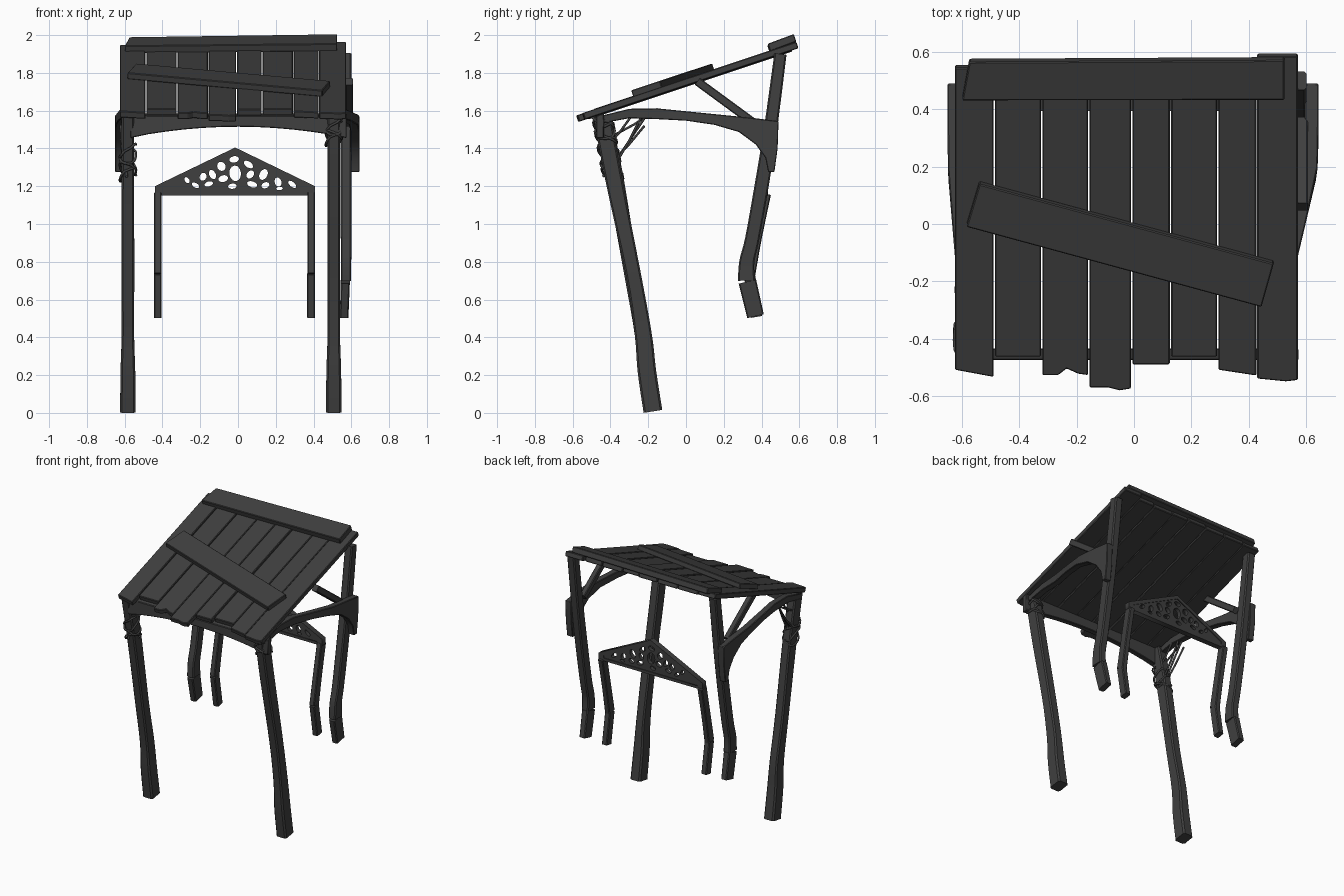
import bpy, bmesh, math
from mathutils import Vector

if "Cube" in bpy.data.objects:
    bpy.data.objects.remove(bpy.data.objects["Cube"])

dark = bpy.data.materials.new("dark_wood")
dark.diffuse_color = (0.05, 0.05, 0.05, 1)
dark.use_nodes = True
dark.node_tree.nodes["Principled BSDF"].inputs["Base Color"].default_value = dark.diffuse_color


def loft(name, rings, smooth=False, bevel=0.0):
    """Closed solid through a list of rings with equal vertex counts."""
    bm = bmesh.new()
    vs = [[bm.verts.new(p) for p in r] for r in rings]
    n = len(rings[0])
    for a, b in zip(vs, vs[1:]):
        for i in range(n):
            bm.faces.new((a[i], a[(i + 1) % n], b[(i + 1) % n], b[i]))
    bm.faces.new(vs[0][::-1])
    bm.faces.new(vs[-1])
    bmesh.ops.recalc_face_normals(bm, faces=bm.faces)
    me = bpy.data.meshes.new(name)
    bm.to_mesh(me)
    bm.free()
    ob = bpy.data.objects.new(name, me)
    bpy.context.collection.objects.link(ob)
    me.materials.append(dark)
    if bevel:
        m = ob.modifiers.new("edge_wear", 'BEVEL')
        m.width, m.segments, m.angle_limit = bevel, 1, math.radians(35)
    if smooth:
        bpy.ops.object.select_all(action='DESELECT')
        ob.select_set(True)
        bpy.context.view_layer.objects.active = ob
        bpy.ops.object.shade_smooth_by_angle(angle=math.radians(25))
    return ob


def resample(pts, k):
    """Catmull-Rom through tuples of numbers."""
    P = [pts[0]] + list(pts) + [pts[-1]]
    out = []
    for i in range(1, len(P) - 2):
        for s in range(k):
            t = s / k
            out.append([0.5 * (2 * b + (c - a) * t + (2 * a - 5 * b + 4 * c - d) * t * t
                               + (3 * b - a - 3 * c + d) * t ** 3)
                        for a, b, c, d in zip(*P[i - 1:i + 3])])
    return out + [list(pts[-1])]


def timber(name, stations, k=4):
    """Chamfered beam; each station is (x, y, z, width in x, depth)."""
    st = resample(stations, k)
    rings = []
    for i, (x, y, z, w, d) in enumerate(st):
        a, b = st[max(i - 1, 0)], st[min(i + 1, len(st) - 1)]
        t = Vector((0, b[1] - a[1], b[2] - a[2])).normalized()
        nrm = Vector((0, -t.z, t.y))
        w, d, c = w / 2, d / 2, min(w, d) * 0.13
        sec = [(-w + c, -d), (w - c, -d), (w, -d + c), (w, d - c),
               (w - c, d), (-w + c, d), (-w, d - c), (-w, -d + c)]
        rings.append([Vector((x + u, y, z)) + nrm * v for u, v in sec])
    return loft(name, rings, smooth=True)


ANG = math.atan(0.333)


def roof(x, y, h):
    return Vector((x, y - h * math.sin(ANG), 1.768 + 0.333 * y + h * math.cos(ANG)))


def plank(name, pts, heights, thick):
    """Board lying on the roof slope; heights are its top above the slope."""
    top = [roof(x, y, h) for (x, y), h in zip(pts, heights)]
    low = [roof(x, y, h - thick) for (x, y), h in zip(pts, heights)]
    return loft(name, [low, top], bevel=0.004)


def curve_mesh(name, splines, closed, **kw):
    cu = bpy.data.curves.new(name, 'CURVE')
    for k, v in kw.items():
        setattr(cu, k, v)
    for pts in splines:
        s = cu.splines.new('POLY')
        s.points.add(len(pts) - 1)
        for p, q in zip(s.points, pts):
            p.co = (*q, 1)
        s.use_cyclic_u = closed
    ob = bpy.data.objects.new(name, cu)
    bpy.context.collection.objects.link(ob)
    cu.materials.append(dark)
    bpy.ops.object.select_all(action='DESELECT')
    ob.select_set(True)
    bpy.context.view_layer.objects.active = ob
    bpy.ops.object.convert(target='MESH')
    return bpy.context.view_layer.objects.active


# Roof planks: left x, right x, back y, front edge from right to left, lift
planks = [
    (-.625, -.490, .545, [(-.49, -.535), (-.625, -.51)], 0),
    (-.485, -.325, .55, [(-.325, -.465), (-.485, -.465)], -.003),
    (-.320, -.160, .55, [(-.16, -.53), (-.195, -.525), (-.235, -.507), (-.265, -.53), (-.32, -.53)], -.004),
    (-.155, -.010, .555, [(-.01, -.575), (-.05, -.582), (-.09, -.572), (-.155, -.572)], 0),
    (-.005, .125, .55, [(.125, -.49), (-.005, -.49)], .003),
    (.130, .290, .55, [(.29, -.465), (.13, -.465)], -.003),
    (.295, .427, .555, [(.427, -.53), (.295, -.51)], 0),
    (.430, .572, .585, [(.572, -.545), (.53, -.55), (.43, -.54)], .002)]
for i, (x0, x1, yb, front, lift) in enumerate(planks):
    pts = [(x0, yb), (x1, yb)] + front
    plank(f"roof_plank_{i + 1}", pts, [lift] * len(pts), 0.036)

# Boards nailed across the roof
plank("back_batten", [(-.60, .44), (.525, .445), (.525, .585), (-.575, .575)],
      [.03, .04, .045, .032], .042)
plank("diagonal_batten", [(-.585, -.0), (.445, -.28), (.488, -.128), (-.54, .15)],
      [.034] * 4, .036)

# Four main posts, back ones with a broken foot
for side, xf, xb in (("left", -.583, -.585), ("right", .507, .572)):
    e = 0.008 if side == "left" else 0
    timber(f"front_post_{side}", [
        (xf, -.445, 1.575, .066, .09), (xf, -.385 + e, 1.25, .066, .09),
        (xf, -.28 - e, .74, .068, .08), (xf, -.227, .42, .066, .09),
        (xf, -.207, .22, .078, .098), (xf, -.175, .008, .082, .1)])
    timber(f"back_post_{side}", [
        (xb, .50, 1.90, .06, .065), (xb, .447, 1.5, .06, .07), (xb, .40, 1.2, .058, .075),
        (xb, .35, .92, .056, .075), (xb, .322, .80, .055, .08), (xb, .32, .70, .055, .09)])
    timber(f"back_post_foot_{side}", [(xb - .004, .325, .695, .048, .095),
                                      (xb - .010, .368, .512, .045, .09)], 1)
    # Knee brace between roof and side beam
    xs = math.copysign(.588, xb)
    timber(f"knee_brace_{side}", [(xs, .06, 1.755, .04, .045), (xs, .36, 1.535, .04, .045)], 1)

# Curved side beams: upper and lower edges in y, z
upper = [(-.46, 1.57), (-.3, 1.61), (-.15, 1.612), (0, 1.597), (.2, 1.577), (.35, 1.562),
         (.49, 1.545), (.485, 1.40), (.468, 1.275)]
lower = [(-.46, 1.53), (-.3, 1.56), (-.15, 1.555), (0, 1.547), (.15, 1.525), (.28, 1.487),
         (.37, 1.42), (.42, 1.35), (.435, 1.275)]


def bow(y, x0, x1):
    t = min(max((y + .25) / .5, 0), 1)
    return x0 + (x1 - x0) * t * t * (3 - 2 * t)


for side, x0, x1 in (("left", -.595, -.627), ("right", .53, .62)):
    rings = []
    for (yu, zu), (yl, zl) in zip(upper, lower):
        xu, xl = bow(yu, x0, x1), bow(yl, x0, x1)
        zu = min(zu, 1.768 + .333 * yu - .02)
        rings.append([(xu - .024, yu, zu), (xu + .024, yu, zu),
                      (xl + .024, yl, zl), (xl - .024, yl, zl)])
    loft(f"side_beam_{side}", rings, smooth=True, bevel=.004)

# Arched beam under the front edge
rings = []
for i in range(13):
    x = -.57 + 1.145 * i / 12
    low = 1.455 + .06 * math.cos(x / .57 * math.pi / 2) ** 0.8 if abs(x) < .57 else 1.455
    rings.append([(x, -.475, 1.572), (x, -.435, 1.585), (x, -.435, low), (x, -.475, low)])
loft("front_beam", rings, smooth=True, bevel=.004)

# Inner back frame posts
for side, x in (("left", -.425), ("right", .387)):
    timber(f"inner_post_{side}", [(x, .42, 1.16, .04, .06), (x, .37, .92, .04, .06),
                                  (x, .335, .735, .04, .065)])
    timber(f"inner_post_foot_{side}", [(x, .335, .735, .042, .06), (x, .373, .508, .042, .06)], 1)

# Pierced gable panel with a raised rim
outer = [(-.44, 1.15, 0), (.408, 1.15, 0), (.408, 1.2, 0), (-.015, 1.405, 0), (-.44, 1.2, 0)]
inner = [(-.40, 1.17, 0), (.37, 1.17, 0), (.37, 1.19, 0), (-.015, 1.378, 0), (-.40, 1.19, 0)]
holes = [(-.02, 1.342, .026, .017, .2), (-.015, 1.268, .031, .042, .1), (.055, 1.315, .028, .016, -.6),
         (-.088, 1.305, .022, .025, .5), (-.135, 1.262, .017, .026, .5), (-.078, 1.24, .026, .018, .3),
         (-.185, 1.25, .018, .022, -.4), (.065, 1.262, .024, .018, .9), (.135, 1.262, .021, .031, -.5),
         (-.155, 1.212, .024, .013, .3), (-.225, 1.205, .022, .012, -.5), (-.27, 1.232, .012, .018, .6),
         (-.03, 1.2, .023, .014, .1), (.075, 1.21, .028, .016, -.3), (.145, 1.205, .022, .016, .4),
         (.212, 1.222, .018, .025, .3), (.287, 1.21, .026, .013, -.7), (.22, 1.188, .018, .009, .1)]
loops = []
for cx, cz, a, b, r in holes:
    loops.append([(cx + a * math.cos(t) * math.cos(r) - b * math.sin(t) * math.sin(r),
                   cz + a * math.cos(t) * math.sin(r) + b * math.sin(t) * math.cos(r), 0)
                  for t in (2 * math.pi * j / 12 for j in range(12))])
for name, spl, half in (("gable_panel", [outer] + loops, .014), ("gable_rim", [outer, inner], .02)):
    ob = curve_mesh(name, spl, True, dimensions='2D', fill_mode='BOTH', extrude=half)
    ob.rotation_euler = (math.pi / 2, 0, 0)
    ob.location.y = .415

# Rope lashings on the front posts
for side, x, z0, z1, turns in (("left", -.583, 1.235, 1.40, 4), ("right", .507, 1.43, 1.555, 5)):
    pts = []
    for i in range(turns * 14 + 1):
        a = 2 * math.pi * i / 14
        f = i / (turns * 14)
        z = z0 + (z1 - z0) * f + .028 * math.sin(a * 1.3 + 1)
        ca, sa = math.cos(a), math.sin(a)
        # rounded-square loop hugging the post
        rx = .043 * math.copysign(abs(ca) ** .6, ca)
        ry = .053 * math.copysign(abs(sa) ** .6, sa)
        pts.append((x + rx, -.445 + .18 * (1.575 - z) + ry, z))
    curve_mesh(f"rope_coil_{side}", [pts], False, dimensions='3D', bevel_depth=.007, bevel_resolution=1)
strands = [((-.59, -.44, 1.25), (-.60, -.22, 1.56)), ((-.57, -.36, 1.34), (-.585, -.24, 1.56)),
           ((-.60, -.40, 1.46), (-.61, -.15, 1.61)), ((-.565, -.41, 1.42), (-.575, -.29, 1.57)),
           ((-.61, -.39, 1.33), (-.62, -.22, 1.52))]
curve_mesh("rope_strands", [[a, [(p + q) / 2 - (.008 if k == 2 else 0) for k, (p, q) in enumerate(zip(a, b))], b]
                            for a, b in strands], False, dimensions='3D', bevel_depth=.007, bevel_resolution=1)
